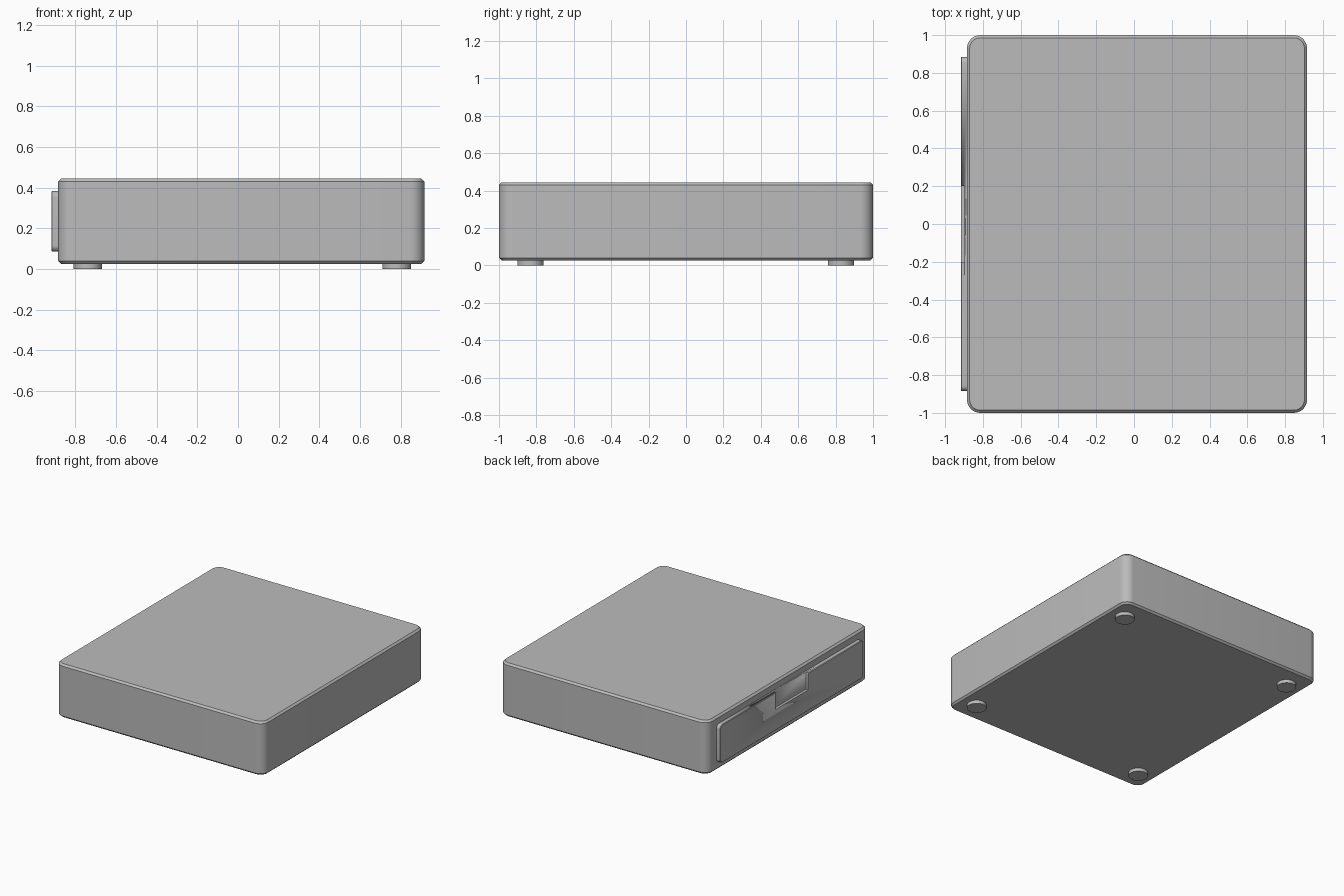
import bpy
import bmesh
import math
from mathutils import Vector

cube = bpy.data.objects.get("Cube")
if cube:
    bpy.data.objects.remove(cube, do_unlink=True)

grey = bpy.data.materials.new("plain grey")
grey.use_nodes = True
COLOUR = (0.5, 0.5, 0.5, 1)
grey.diffuse_color = COLOUR
grey.node_tree.nodes["Principled BSDF"].inputs["Base Color"].default_value = COLOUR


def finish(name, bm):
    """Turn a bmesh into a smooth-shaded object that keeps hard edges."""
    bmesh.ops.recalc_face_normals(bm, faces=bm.faces[:])
    mesh = bpy.data.meshes.new(name)
    bm.to_mesh(mesh)
    bm.free()
    mesh.materials.append(grey)
    obj = bpy.data.objects.new(name, mesh)
    bpy.context.collection.objects.link(obj)
    bpy.ops.object.select_all(action='DESELECT')
    obj.select_set(True)
    bpy.context.view_layer.objects.active = obj
    bpy.ops.object.shade_smooth_by_angle(angle=math.radians(30))
    return obj


def rounded_block(name, low, high, axis, radius, chamfer, ends):
    """Box with corners rounded along an axis and chamfered rims at the given ends."""
    low, high = Vector(low), Vector(high)
    bm = bmesh.new()
    bmesh.ops.create_cube(bm, size=1)
    for v in bm.verts:
        v.co = (low + high) / 2 + v.co * (high - low)
    if radius:
        corners = [e for e in bm.edges
                   if abs(e.verts[0].co[axis] - e.verts[1].co[axis]) > 1e-4]
        bmesh.ops.bevel(bm, geom=corners, offset=radius, segments=8,
                        profile=0.5, affect='EDGES')
    if chamfer:
        rims = [e for e in bm.edges if any(
            all(abs(v.co[axis] - end[axis]) < 1e-4 for v in e.verts) for end in ends(low, high))]
        bmesh.ops.bevel(bm, geom=rims, offset=chamfer, segments=1, affect='EDGES')
    return finish(name, bm)


# Main case
rounded_block("case", (-0.884, -1, 0.026), (0.916, 1, 0.444), 2, 0.07, 0.014,
              lambda low, high: (low, high))

# Drawer front on the right side
drawer = rounded_block("drawer_front", (-0.917, -0.885, 0.086), (-0.87, 0.885, 0.383),
                       0, 0.03, 0.004, lambda low, high: (low,))

# Shallow finger recess, open at the top of the drawer front
cutter = rounded_block("recess_cutter", (-1, -0.2, 0.25), (-0.897, 0.2, 0.5), 0, 0, 0, None)
cutter.hide_render = True
cutter.hide_viewport = True
recess = drawer.modifiers.new("recess", 'BOOLEAN')
recess.operation = 'DIFFERENCE'
recess.solver = 'EXACT'
recess.object = cutter

# Four round feet
for side, x in (("right", -0.738), ("left", 0.78)):
    for end, y in (("front", -0.832), ("back", 0.828)):
        bm = bmesh.new()
        bmesh.ops.create_cone(bm, cap_ends=True, segments=32, radius1=0.07,
                              radius2=0.07, depth=0.03)
        bmesh.ops.translate(bm, verts=bm.verts, vec=(x, y, 0.015))
        finish(f"foot_{end}_{side}", bm)
